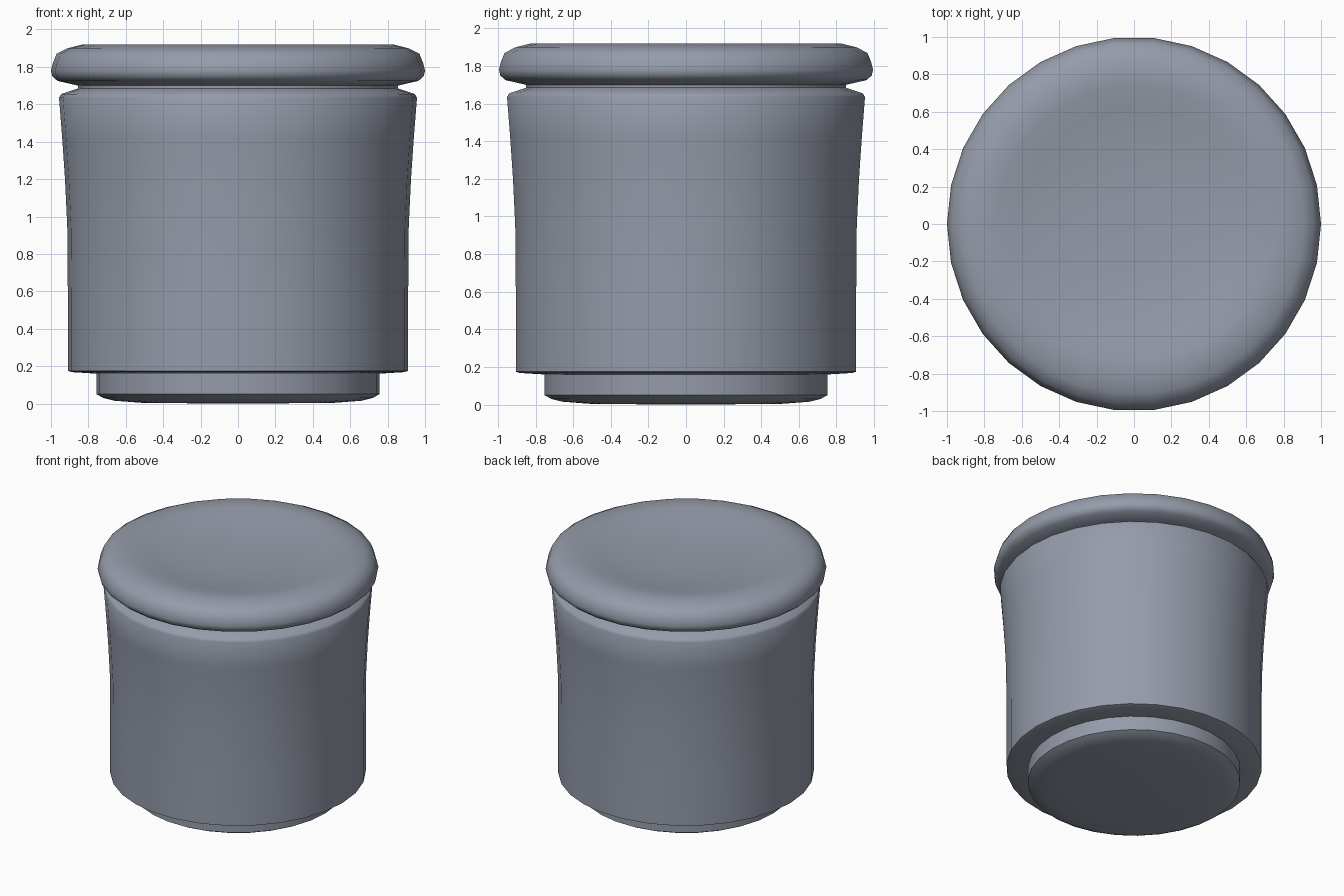
import bpy, bmesh, math

if "Cube" in bpy.data.objects:
    bpy.data.objects.remove(bpy.data.objects["Cube"])

SIDES = 30
mat = bpy.data.materials.new("slate_grey")
mat.diffuse_color = (0.30, 0.33, 0.40, 1)
mat.use_nodes = True
mat.node_tree.nodes["Principled BSDF"].inputs["Base Color"].default_value = mat.diffuse_color


def lathe(name, profile):
    """Revolve an (r, z) profile around z; r = 0 ends become poles."""
    bm = bmesh.new()
    rings = []
    for r, z in profile:
        if r == 0:
            rings.append([bm.verts.new((0, 0, z))] * SIDES)
        else:
            rings.append([bm.verts.new((r * math.cos(2 * math.pi * i / SIDES),
                                        r * math.sin(2 * math.pi * i / SIDES), z))
                          for i in range(SIDES)])
    for lo, hi in zip(rings, rings[1:]):
        for i in range(SIDES):
            j = (i + 1) % SIDES
            quad = list(dict.fromkeys([lo[i], lo[j], hi[j], hi[i]]))
            bm.faces.new(quad)
    bmesh.ops.recalc_face_normals(bm, faces=bm.faces)
    me = bpy.data.meshes.new(name)
    bm.to_mesh(me)
    bm.free()
    me.materials.append(mat)
    ob = bpy.data.objects.new(name, me)
    bpy.context.collection.objects.link(ob)
    bpy.ops.object.select_all(action='DESELECT')
    ob.select_set(True)
    bpy.context.view_layer.objects.active = ob
    bpy.ops.object.shade_smooth_by_angle(angle=math.radians(60))
    return ob


# Stepped foot, flared body and recessed neck
lathe("jar_body", [
    (0, 0.0), (0.50, 0.003), (0.66, 0.015), (0.72, 0.03), (0.757, 0.05),
    (0.757, 0.16), (0.89, 0.168), (0.91, 0.175), (0.91, 0.60), (0.913, 0.95),
    (0.925, 1.20), (0.94, 1.42), (0.957, 1.635), (0.945, 1.655),
    (0.855, 1.685), (0.855, 1.71), (0, 1.71)])

# Rounded lid with a shallow dished top
lathe("lid", [
    (0, 1.70), (0.855, 1.70), (0.965, 1.725), (0.993, 1.75), (1.0, 1.78),
    (0.99, 1.82), (0.97, 1.87), (0.91, 1.90), (0.83, 1.92), (0.74, 1.917),
    (0.62, 1.895), (0.45, 1.872), (0.25, 1.858), (0, 1.853)])
